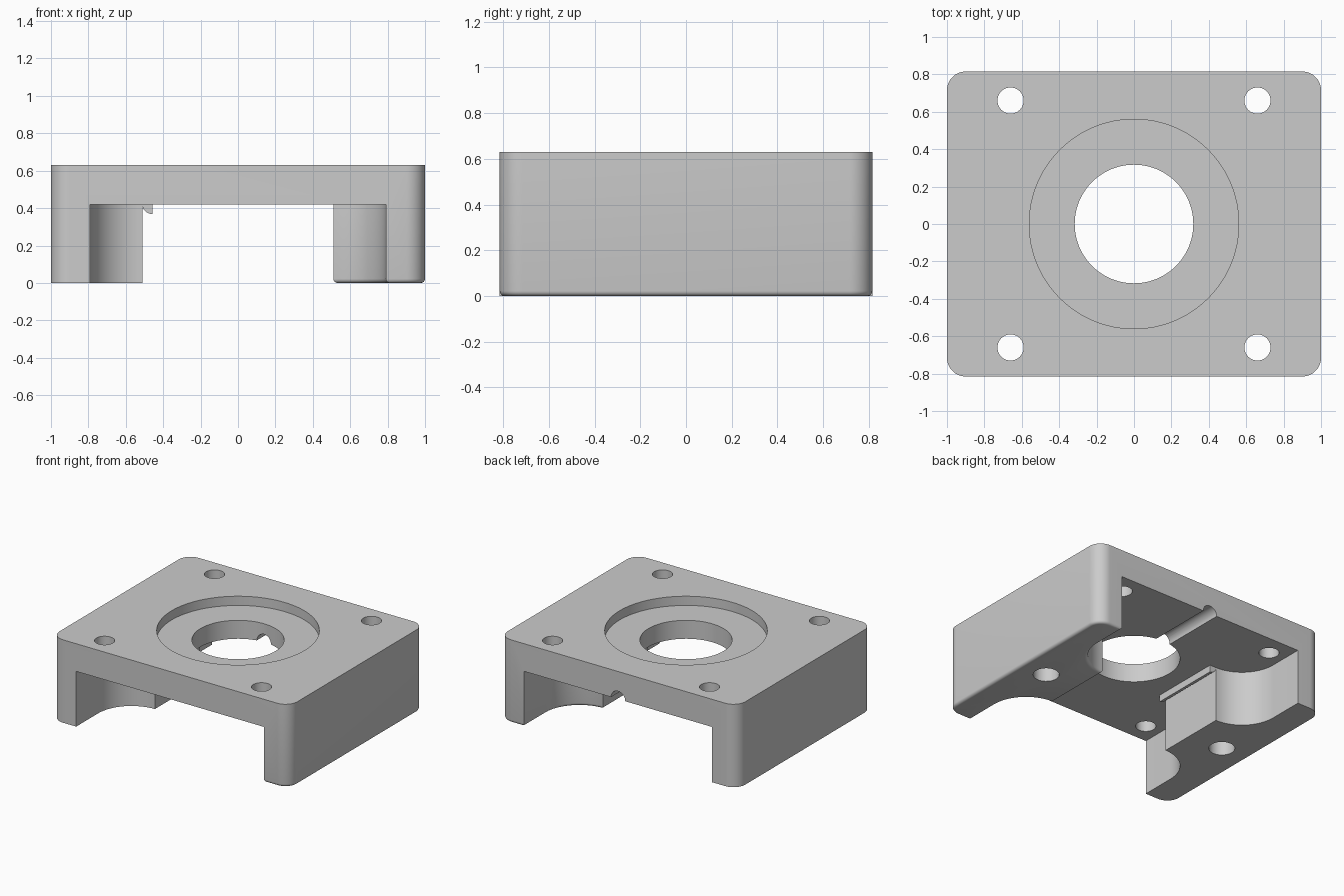
import bpy, bmesh
from math import pi, cos, sin
from mathutils import Matrix

cube = bpy.data.objects.get("Cube")
if cube:
    bpy.data.objects.remove(cube, do_unlink=True)

grey = bpy.data.materials.new("plain grey")
grey.use_nodes = True
grey.diffuse_color = (0.6, 0.6, 0.6, 1)
grey.node_tree.nodes["Principled BSDF"].inputs["Base Color"].default_value = (0.6, 0.6, 0.6, 1)

WIDTH, DEPTH, TOP, UNDER = 1.0, 0.815, 0.63, 0.42
PAD_X, WALL_X, PAD_Y, SCOOP = 0.51, 0.79, 0.27, 0.28


def arc(cx, cy, r, start, end, n=16):
    angles = [start + (end - start) * i / n for i in range(n + 1)]
    return [(cx + r * cos(a), cy + r * sin(a)) for a in angles]


def prism(name, outline, low, high, matrix=None):
    """Extrude a 2D outline from low to high along z, then place it."""
    bm = bmesh.new()
    face = bm.faces.new([bm.verts.new((x, y, low)) for x, y in outline])
    new = bmesh.ops.extrude_face_region(bm, geom=[face])["geom"]
    bmesh.ops.translate(bm, verts=[v for v in new if isinstance(v, bmesh.types.BMVert)],
                        vec=(0, 0, high - low))
    if matrix:
        bm.transform(matrix)
    bmesh.ops.recalc_face_normals(bm, faces=bm.faces)
    mesh = bpy.data.meshes.new(name)
    bm.to_mesh(mesh)
    bm.free()
    mesh.materials.append(grey)
    obj = bpy.data.objects.new(name, mesh)
    bpy.context.collection.objects.link(obj)
    return obj


def disc(x, y, r, n=64):
    return arc(x, y, r, 0, 2 * pi, n)[:-1]


def select(obj):
    bpy.ops.object.select_all(action="DESELECT")
    obj.select_set(True)
    bpy.context.view_layer.objects.active = obj


def cut(obj, cutter):
    cutter.hide_render = True
    mod = obj.modifiers.new("cut", "BOOLEAN")
    mod.operation, mod.solver, mod.object = "DIFFERENCE", "EXACT", cutter
    select(obj)
    bpy.ops.object.modifier_apply(modifier=mod.name)
    bpy.data.objects.remove(cutter, do_unlink=True)


# Rounded block
r = 0.1
outline = []
for i, (sx, sy) in enumerate([(1, 1), (-1, 1), (-1, -1), (1, -1)]):
    outline += arc(sx * (WIDTH - r), sy * (DEPTH - r), r, i * pi / 2, (i + 1) * pi / 2)
body = prism("mounting_block", outline, 0, TOP)

# Channel between the walls, with scooped ends beside each pad
quarter = [(WALL_X, 1)] + arc(PAD_X, PAD_Y + SCOOP, SCOOP, 0, -pi / 2)
right = quarter + [(x, -y) for x, y in reversed(quarter)]
channel = right + [(-x, y) for x, y in reversed(right)]
cut(body, prism("channel_cutter", channel, -0.2, UNDER))

# Softened bottom edge on the left wall
bm = bmesh.new()
bm.from_mesh(body.data)
rim = [e for e in bm.edges if all(abs(v.co.z) < 1e-4 and v.co.x > 0.4 for v in e.verts)]
bmesh.ops.bevel(bm, geom=rim, offset=0.022, segments=4, profile=0.5, affect="EDGES")
bm.to_mesh(body.data)
bm.free()

# Central recess and bore
cut(body, prism("recess_cutter", disc(0, 0, 0.56, 96), TOP - 0.07, 1))
cut(body, prism("bore_cutter", disc(0, 0, 0.317, 96), 0.2, 1))

# Corner bolt holes through the plate, blind holes under the walls
for sx in (-1, 1):
    for sy in (-1, 1):
        cut(body, prism("bolt_cutter", disc(sx * 0.66, sy * 0.66, 0.07, 40), 0.2, 1))
    cut(body, prism("foot_cutter", disc(sx * 0.79, 0, 0.09, 40), -0.2, 0.35))

# Half-round groove under the plate, from the bore to the back
along_y = Matrix.Translation((0, 0, UNDER)) @ Matrix.Rotation(-pi / 2, 4, "X")
cut(body, prism("groove_cutter", disc(0, 0, 0.06, 32), 0.1, 1, along_y))

# Quarter-round lip beside the right pad
lip_at = Matrix.Translation((-0.458, 0, UNDER + 0.002)) @ Matrix.Rotation(pi / 2, 4, "X")
lip = prism("quarter_round_lip", arc(0, 0, 0.054, pi, 1.5 * pi) + [(0, 0)],
            -PAD_Y, PAD_Y, lip_at)

for obj in (body, lip):
    select(obj)
    bpy.ops.object.shade_smooth_by_angle(angle=pi / 6)
